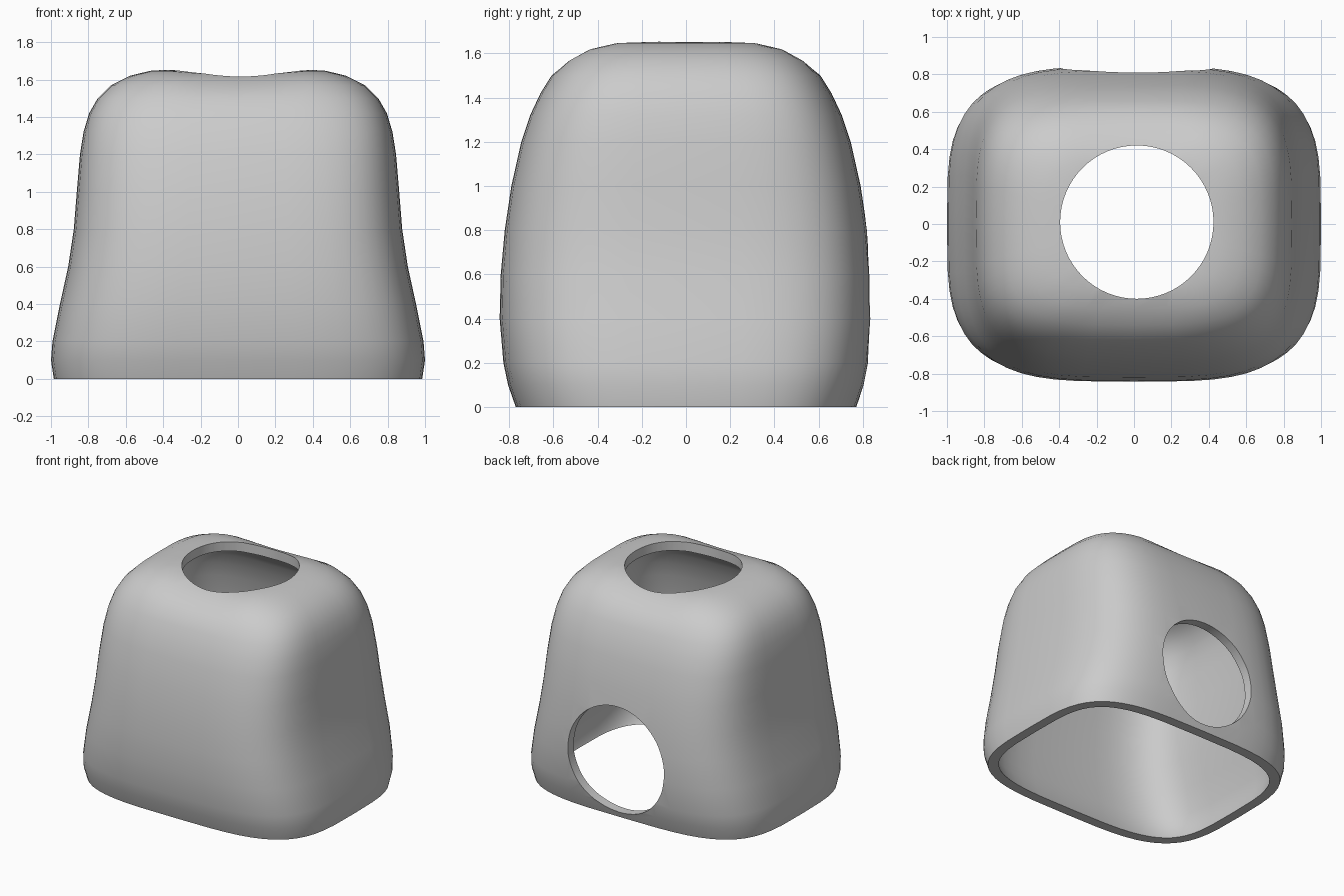
import bpy, bmesh, math

if "Cube" in bpy.data.objects:
    bpy.data.objects.remove(bpy.data.objects["Cube"])

SEGMENTS = 56
SQUARENESS = 3.7
WALL = 0.07

# Height, half width, half depth of each rounded-square section
SECTIONS = [
    (-0.12, 0.94, 0.71), (0, 0.985, 0.77), (0.1, 1.0, 0.805), (0.2, 0.992, 0.826),
    (0.4, 0.952, 0.843), (0.6, 0.908, 0.838), (0.8, 0.878, 0.82), (1.0, 0.862, 0.79),
    (1.2, 0.845, 0.745), (1.32, 0.826, 0.705), (1.42, 0.796, 0.658), (1.5, 0.75, 0.608),
    (1.57, 0.68, 0.54), (1.62, 0.58, 0.455), (1.647, 0.47, 0.36), (1.656, 0.36, 0.26),
    (1.656, 0.2, 0.15),
]


def section_point(angle, half_x, half_y, z):
    c, s = math.cos(angle), math.sin(angle)
    p = 2 / SQUARENESS
    x = half_x * math.copysign(abs(c) ** p, c)
    y = half_y * math.copysign(abs(s) ** p, s)
    # Shallow saddle across the top
    if z > 1.5:
        z -= 0.02 * max(0, 1 - (x / 0.38) ** 2)
    return x, y, z


def apply_modifier(obj, kind, **settings):
    mod = obj.modifiers.new(kind.title(), kind)
    for key, value in settings.items():
        setattr(mod, key, value)
    bpy.context.view_layer.objects.active = obj
    bpy.ops.object.modifier_apply(modifier=mod.name)


def cut(obj, cutter):
    cutter.hide_render = True
    apply_modifier(obj, 'BOOLEAN', object=cutter, operation='DIFFERENCE', solver='EXACT')
    bpy.data.objects.remove(cutter)


# Lofted outer skin, open underneath
bm = bmesh.new()
rings = []
for z, half_x, half_y in SECTIONS:
    rings.append([bm.verts.new(section_point(math.tau * i / SEGMENTS, half_x, half_y, z))
                  for i in range(SEGMENTS)])
for low, high in zip(rings, rings[1:]):
    for i in range(SEGMENTS):
        j = (i + 1) % SEGMENTS
        bm.faces.new((low[i], low[j], high[j], high[i]))
bm.faces.new(rings[-1])
bmesh.ops.recalc_face_normals(bm, faces=bm.faces)
if max(bm.faces, key=lambda f: f.calc_center_median().z).normal.z < 0:
    bmesh.ops.reverse_faces(bm, faces=bm.faces)
mesh = bpy.data.meshes.new("box_cover")
bm.to_mesh(mesh)
bm.free()
cover = bpy.data.objects.new("box_cover", mesh)
bpy.context.collection.objects.link(cover)

# Even wall thickness
apply_modifier(cover, 'SOLIDIFY', thickness=WALL, offset=-1)

# Flat bottom rim
bpy.ops.mesh.primitive_cube_add(size=4, location=(0, 0, -2))
cut(cover, bpy.context.object)

# Round openings in the top and the back
bpy.ops.mesh.primitive_cylinder_add(vertices=64, radius=0.41, depth=0.8, location=(0.015, 0.01, 1.7))
cut(cover, bpy.context.object)
bpy.ops.mesh.primitive_cylinder_add(vertices=64, radius=0.41, depth=0.8, location=(0.015, 0.9, 0.455),
                                    rotation=(math.pi / 2, 0, 0))
cut(cover, bpy.context.object)

# Plain grey finish
grey = bpy.data.materials.new("plain grey")
grey.use_nodes = True
colour = (0.6, 0.6, 0.6, 1)
grey.diffuse_color = colour
grey.node_tree.nodes["Principled BSDF"].inputs["Base Color"].default_value = colour
cover.data.materials.clear()
cover.data.materials.append(grey)
for face in cover.data.polygons:
    face.material_index = 0

bpy.ops.object.select_all(action='DESELECT')
cover.select_set(True)
bpy.context.view_layer.objects.active = cover
bpy.ops.object.shade_smooth_by_angle(angle=math.radians(40))
